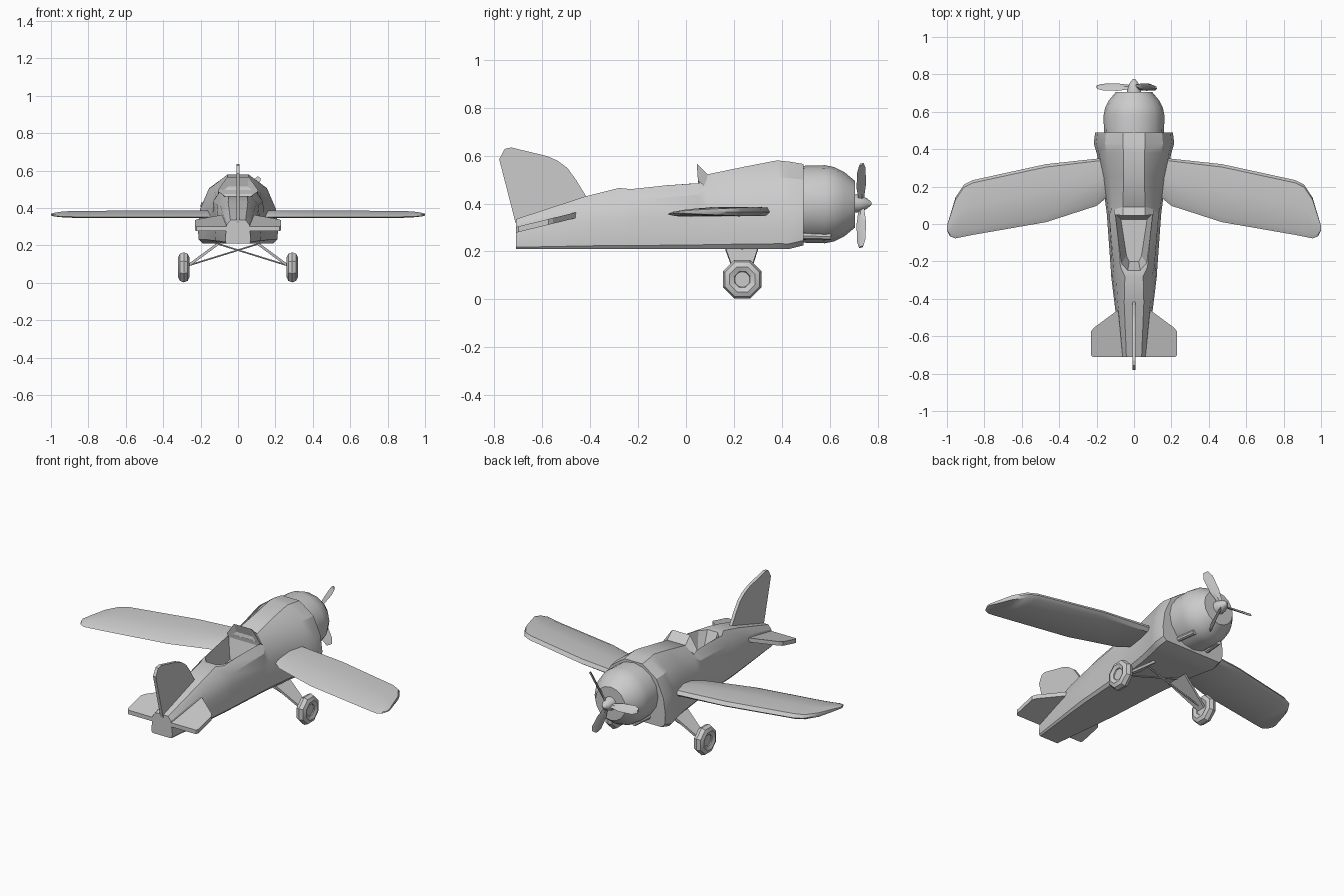
import bpy, bmesh
from math import pi, sin, cos, radians
from mathutils import Matrix, Vector

if "Cube" in bpy.data.objects:
    bpy.data.objects.remove(bpy.data.objects["Cube"])


def finish(name, bm, mirror=False, smooth=30):
    bmesh.ops.recalc_face_normals(bm, faces=bm.faces)
    me = bpy.data.meshes.new(name)
    bm.to_mesh(me)
    bm.free()
    ob = bpy.data.objects.new(name, me)
    bpy.context.collection.objects.link(ob)
    bpy.ops.object.select_all(action='DESELECT')
    bpy.context.view_layer.objects.active = ob
    ob.select_set(True)
    if mirror:
        m = ob.modifiers.new("Mirror", 'MIRROR')
        m.use_clip = False
        m.use_mirror_merge = False
        bpy.ops.object.modifier_apply(modifier=m.name)
    if smooth:
        bpy.ops.object.shade_smooth_by_angle(angle=radians(smooth))
    return ob


def loft(name, rings, closed=False, mirror=False, smooth=30, matrix=None):
    """Skin a list of equal-length point rings, capping the ends."""
    bm = bmesh.new()
    vs = [[bm.verts.new(p) for p in r] for r in rings]
    n = len(vs[0])
    pairs = list(zip(vs, vs[1:])) + ([(vs[-1], vs[0])] if closed else [])
    for a, b in pairs:
        for i in range(n):
            j = (i + 1) % n
            bm.faces.new((a[i], a[j], b[j], b[i]))
    if not closed:
        bm.faces.new(vs[0])
        bm.faces.new(vs[-1])
    if matrix:
        bm.transform(matrix)
    return finish(name, bm, mirror, smooth)


def both(half):
    """Complete a half outline by reflecting it in x."""
    return half + [(-p[0],) + tuple(p[1:]) for p in reversed(half)]


def circle_y(y, r, z, n, x=0):
    return [(x + r * cos(2 * pi * i / n), y, z + r * sin(2 * pi * i / n)) for i in range(n)]


def rod(name, a, b, r, n=6, mirror=False):
    a, b = Vector(a), Vector(b)
    q = (b - a).to_track_quat('Z', 'Y')
    ring = [q @ Vector((r * cos(2 * pi * i / n), r * sin(2 * pi * i / n), 0)) for i in range(n)]
    return loft(name, [[a + p for p in ring], [b + p for p in ring]], mirror=mirror)


# Fuselage: y, half width, top, bottom, flat-top share
stations = [(-.71, .068, .335, .21, .6), (-.42, .105, .43, .21, .5), (-.28, .122, .465, .21, .4),
            (-.23, .125, .46, .21, .58), (.05, .145, .49, .21, .66), (.09, .15, .522, .21, .4),
            (.25, .172, .555, .21, .32), (.38, .2, .58, .21, .28), (.43, .215, .575, .21, .28),
            (.49, .208, .565, .225, .28)]
rings = []
for y, w, t, b, a in stations:
    shape = [(a, 1), ((a + 1.16) / 2, .81), (.94, .51), (1, .24), (.98, .06), (.88, 0)]
    rings.append(both([(u * w, y, b + v * (t - b)) for u, v in shape]))
fuselage = loft("fuselage", rings)

# Cockpit opening with sloping walls
rim = [(.1, .056), (.07, -.215), (.035, -.255)]
floor = [(.07, .025), (.04, -.17), (.025, -.2)]
cutter = loft("cockpit_cutter", [both([(x, y, z) for x, y in o])
                                 for o, z in ((floor, .36), (rim, .475), (rim, .62))], smooth=0)
cutter.hide_render = True
bpy.context.view_layer.objects.active = fuselage
cut = fuselage.modifiers.new("Cockpit", 'BOOLEAN')
cut.operation, cut.object, cut.solver = 'DIFFERENCE', cutter, 'EXACT'
bpy.ops.object.modifier_apply(modifier=cut.name)
bpy.data.objects.remove(cutter)

# Windshield: slanted arch ahead of the cockpit
front = both([(.108, .075, .475), (.06, .095, .518)])
crest = both([(.108, .05, .495), (.058, .045, .566)])
back = both([(.1, .053, .475), (.052, .06, .515)])
loft("windshield", [front, crest, back], smooth=0)

# Engine cowling
loft("cowling", [circle_y(y, r, .397, 16) for y, r in
                 ((.47, .16), (.58, .163), (.62, .155), (.66, .135), (.705, .098))])

# Exhaust stubs under the cowling
rod("exhaust_pipe", (.1, .47, .265), (.085, .605, .262), .014, 8, True)

# Spinner and three twisted propeller blades
loft("spinner", [circle_y(y, r, .4, 12) for y, r in
                 ((.69, .04), (.725, .036), (.755, .022), (.775, .006))])
for k in range(3):
    blade = []
    for d, w, twist in ((.01, .012, 60), (.05, .018, 55), (.09, .026, 50), (.17, .026, 42), (.2, .014, 40)):
        c, s = cos(radians(twist)), sin(radians(twist))
        blade.append([(d, .732 + u * w * s + v * c, u * w * c - v * s)
                      for u, v in ((-1, 0), (0, -.006), (1, 0), (0, .006))])
    spin = Matrix.Translation((0, 0, .4)) @ Matrix.Rotation(-radians(55 + 120 * k), 4, 'Y')
    loft(f"propeller_blade_{k + 1}", blade, matrix=spin)

# Wings: x, leading edge, trailing edge, thickness share
section = [(0, .364), (.05, .384), (.45, .386), (.9, .366), (1, .352), (.93, .346), (.08, .348)]
wing = []
for x, le, te, t in ((.1, .355, .17, 1), (.16, .352, .13, 1), (.2, .349, .097, 1), (.47, .32, .01, 1),
                     (.86, .235, -.058, .95), (.91, .21, -.068, .85), (.955, .14, -.077, .7),
                     (.985, .04, -.065, .45), (1, -.01, -.035, .25)):
    wing.append([(x, le + f * (te - le), .364 + (z - .364) * t) for f, z in section])
loft("wing", wing, mirror=True, smooth=35)

# Horizontal stabiliser, sloping up toward the nose
plan = [(.06, -.44), (.1, -.47), (.215, -.555), (.23, -.575), (.23, -.7), (.222, -.71), (.03, -.71)]
loft("stabiliser", [[(x, y, .29 + (y + .71) * .245 + h) for x, y in plan] for h in (-.012, .012)],
     mirror=True, smooth=0)

# Tail fin
fin = [(-.4, .41), (-.42, .435), (-.46, .5), (-.495, .548), (-.535, .578), (-.58, .598), (-.73, .634),
       (-.757, .628), (-.78, .585), (-.712, .32), (-.68, .31)]
loft("tail_fin", [[(x, y, z) for y, z in fin] for x in (-.009, .009)], smooth=0)

# Wheels: eight-sided tyres with a hub
tyre = []
for i in range(8):
    a = 2 * pi * (i + .5) / 8
    prof = [(.057 + .03 * cos(2 * pi * j / 8), .03 * sin(2 * pi * j / 8)) for j in range(8)]
    tyre.append([(.29 + h, .235 + r * cos(a), .083 + r * sin(a)) for r, h in prof])
loft("tyre", tyre, closed=True, mirror=True, smooth=40)
rod("wheel_hub", (.272, .235, .083), (.306, .235, .083), .034, 8, True)

# Landing legs: thin tapering plates, and crossed bracing wires
plate = [(.11, .165, .215), (.11, .3, .215), (.28, .26, .09), (.28, .21, .09)]
loft("landing_leg", [[(x - d, y, z - d) for x, y, z in plate] for d in (0, .01)], mirror=True, smooth=0)
rod("cross_brace", (.28, .235, .088), (-.12, .235, .212), .005, 6, True)
